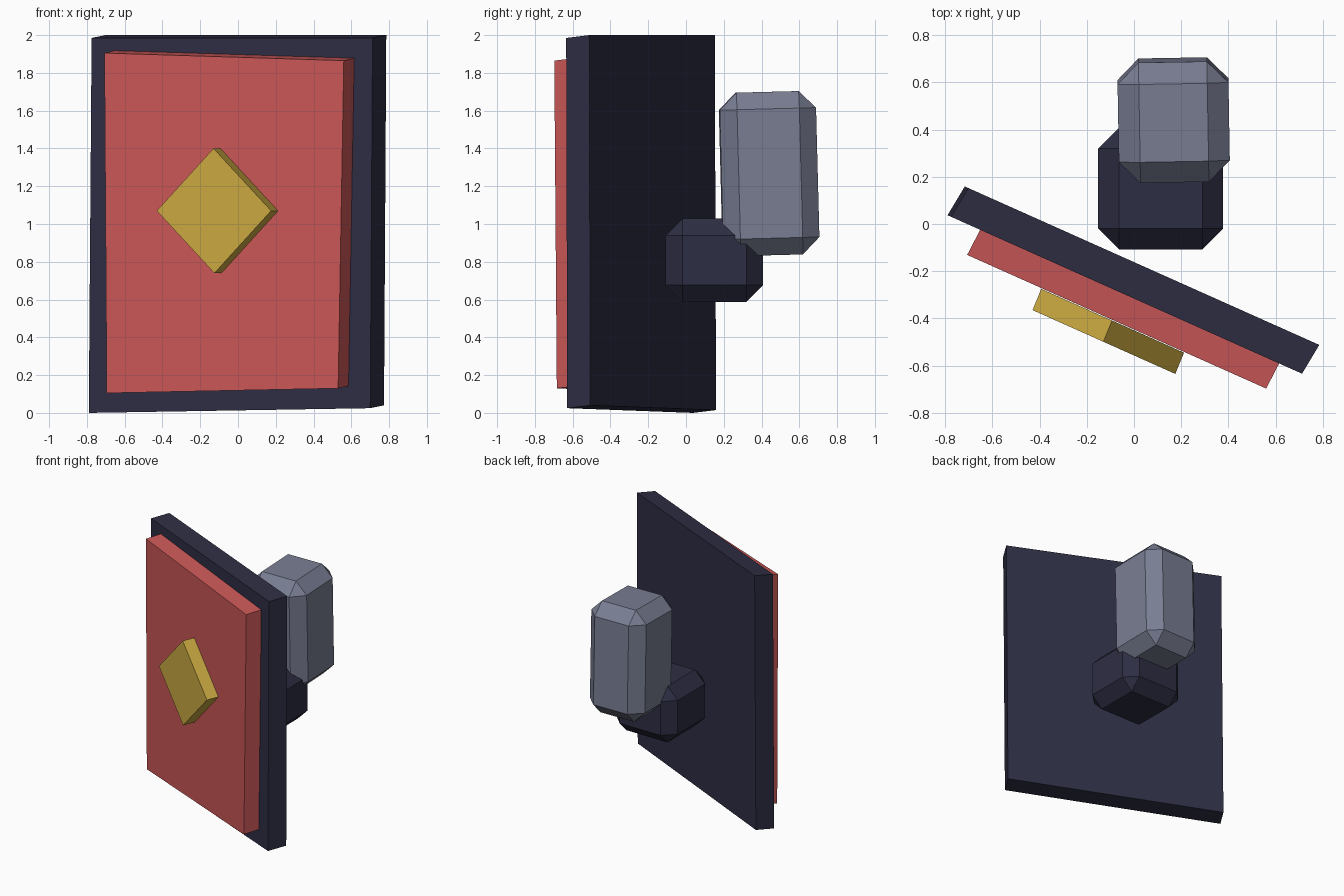
import bpy
import bmesh
from math import radians
from mathutils import Vector

cube = bpy.data.objects.get("Cube")
if cube:
    bpy.data.objects.remove(cube, do_unlink=True)

SLOPE = -0.447  # turn of the shield: change in y along x


def material(name, rgb):
    mat = bpy.data.materials.new(name)
    mat.use_nodes = True
    mat.diffuse_color = (*rgb, 1)
    mat.node_tree.nodes["Principled BSDF"].inputs["Base Color"].default_value = (*rgb, 1)
    return mat


navy = material("dark navy", (0.027, 0.027, 0.058))
red = material("soft red", (0.60, 0.096, 0.096))
gold = material("gold", (0.60, 0.40, 0.054))
grey = material("blue grey", (0.192, 0.207, 0.292))


def add_object(name, bm, mat):
    bmesh.ops.recalc_face_normals(bm, faces=bm.faces)
    mesh = bpy.data.meshes.new(name)
    bm.to_mesh(mesh)
    bm.free()
    mesh.materials.append(mat)
    obj = bpy.data.objects.new(name, mesh)
    bpy.context.collection.objects.link(obj)
    return obj


def slab(name, outline, y_mid, depth, mat):
    """Extrude a front outline of (x, z) points backwards from the turned plane."""
    bm = bmesh.new()
    front = bm.faces.new([bm.verts.new((x, y_mid + SLOPE * x, z)) for x, z in outline])
    back = bmesh.ops.extrude_face_region(bm, geom=[front], use_keep_orig=True)
    moved = [v for v in back["geom"] if isinstance(v, bmesh.types.BMVert)]
    bmesh.ops.translate(bm, verts=moved, vec=Vector(depth))
    return add_object(name, bm, mat)


def chamfered_block(name, centre, size, chamfer, turn, mat):
    bm = bmesh.new()
    bmesh.ops.create_cube(bm, size=1)
    bmesh.ops.scale(bm, vec=size, verts=bm.verts)
    bmesh.ops.bevel(bm, geom=bm.edges[:], offset=chamfer, segments=1,
                    profile=0.5, affect='EDGES')
    obj = add_object(name, bm, mat)
    obj.location = centre
    obj.rotation_euler = [radians(a) for a in turn]
    return obj


# Shield: backing board, raised panel and diamond emblem
slab("shield_board", [(-0.79, 0), (0.70, 0.025), (0.712, 1.985), (-0.775, 1.985)],
     -0.316, (0.073, 0.122, 0.015), navy)
slab("shield_panel", [(-0.695, 0.105), (0.53, 0.13), (0.56, 1.865), (-0.707, 1.905)],
     -0.447, (0.056, 0.108, 0.013), red)
slab("diamond_emblem", [(-0.43, 1.07), (-0.125, 0.74), (0.175, 1.07), (-0.13, 1.40)],
     -0.557, (0.037, 0.09, 0), gold)

# Arm behind the shield
chamfered_block("hand", (0.113, 0.15, 0.808), (0.53, 0.515, 0.44), 0.088, (0, 0, 0), navy)
chamfered_block("upper_arm", (0.168, 0.44, 1.267), (0.47, 0.51, 0.865), 0.09, (1.5, 0, 1), grey)
